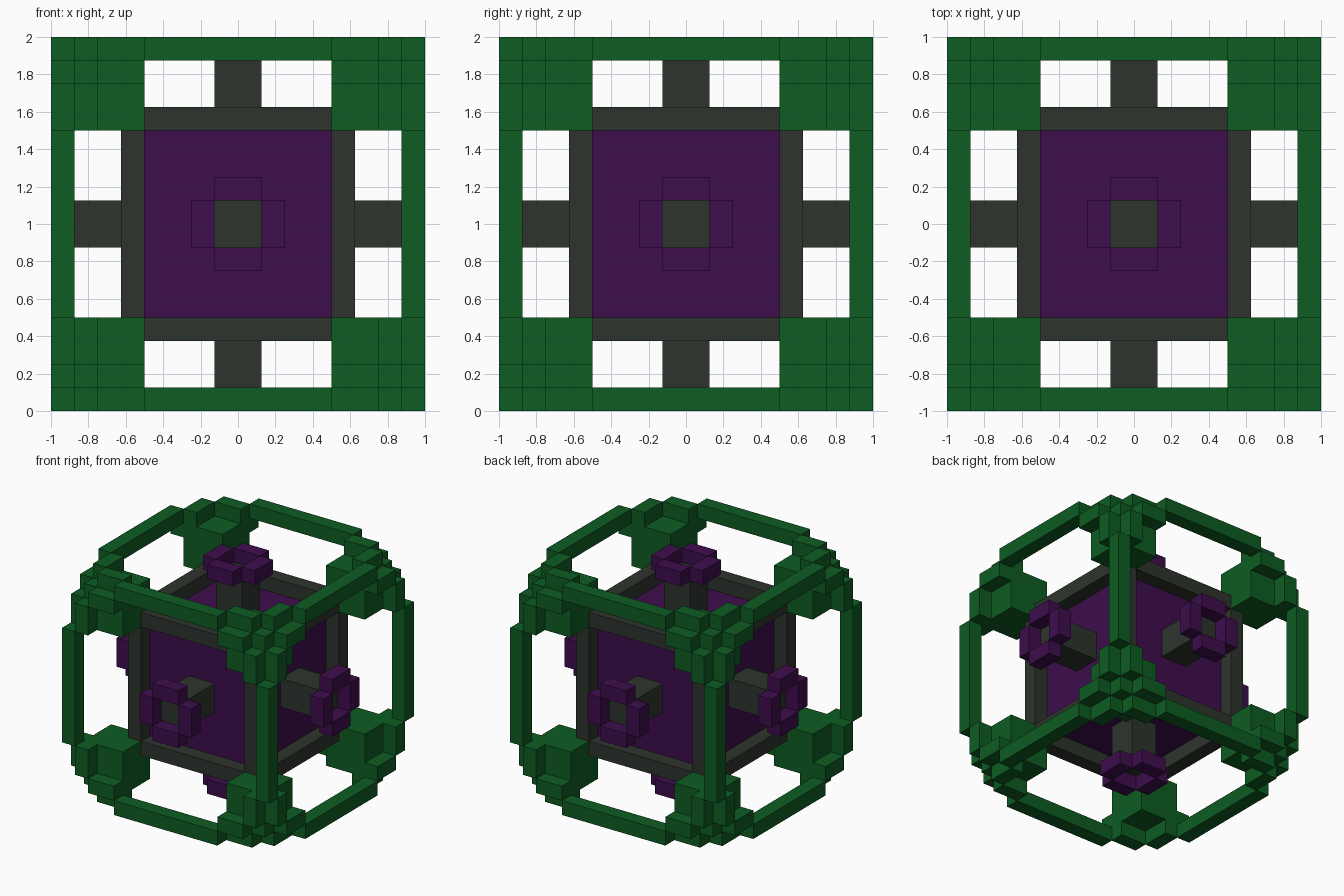
import bpy, bmesh
from itertools import product
from mathutils import Vector

cube = bpy.data.objects.get("Cube")
if cube:
    bpy.data.objects.remove(cube, do_unlink=True)

U = 0.125  # one block
CENTRE = Vector((0, 0, 1))
SIGNS = (-1, 1)


def material(name, rgb):
    m = bpy.data.materials.new(name)
    m.use_nodes = True
    colour = (*rgb, 1)
    m.diffuse_color = colour
    bsdf = next(n for n in m.node_tree.nodes if n.type == 'BSDF_PRINCIPLED')
    bsdf.inputs["Base Color"].default_value = colour
    bsdf.inputs["Roughness"].default_value = 0.9
    return m


green = material("forest_green", (0.004, 0.107, 0.016))
purple = material("deep_purple", (0.047, 0.004, 0.074))
grey = material("charcoal_grey", (0.027, 0.034, 0.026))


def add_blocks(name, boxes, mat):
    """One object from (low, high) corner pairs given in blocks."""
    bm = bmesh.new()
    for a, b in boxes:
        lo = Vector(map(min, a, b)) * U
        hi = Vector(map(max, a, b)) * U
        verts = bmesh.ops.create_cube(bm, size=1)["verts"]
        for v in verts:
            v.co = CENTRE + (lo + hi) / 2 + v.co * (hi - lo)
    mesh = bpy.data.meshes.new(name)
    bm.to_mesh(mesh)
    bm.free()
    mesh.materials.append(mat)
    obj = bpy.data.objects.new(name, mesh)
    bpy.context.scene.collection.objects.link(obj)
    return obj


def placed(axis, along, second, third):
    """Vector whose components start at the given axis."""
    v = [0, 0, 0]
    for i, value in enumerate((along, second, third)):
        v[(axis + i) % 3] = value
    return v


def edge_bars(inner, outer):
    """Twelve bars along the edges of a cube."""
    return [(placed(ax, -4, s * inner, t * inner), placed(ax, 4, s * outer, t * outer))
            for ax, s, t in product(range(3), SIGNS, SIGNS)]


# Core and its raised edge frame
add_blocks("core", [((-4, -4, -4), (4, 4, 4))], purple)
add_blocks("core_frame", edge_bars(4, 5), grey)

# Outer cage bars
add_blocks("cage_bars", edge_bars(7, 8), green)

# Stems on each face, each with an open four-piece ring at its tip
stems, rings = [], []
for ax, s in product(range(3), SIGNS):
    stems.append((placed(ax, s * 4, -1, -1), placed(ax, s * 7, 1, 1)))
    for t in SIGNS:
        rings.append((placed(ax, s * 7, t, -1), placed(ax, s * 8, t * 2, 1)))
        rings.append((placed(ax, s * 7, -1, t), placed(ax, s * 8, 1, t * 2)))
add_blocks("stems", stems, grey)
add_blocks("stem_rings", rings, purple)

# Corner blocks with stepped plates on their three outer sides
blocks, plates = [], []
for signs in product(SIGNS, repeat=3):
    def mirrored(v):
        return [a * b for a, b in zip(v, signs)]
    blocks.append((mirrored((4, 4, 4)), mirrored((7, 7, 7))))
    for ax in range(3):
        for lo, hi in (((7, 6, 4), (8, 7, 6)), ((7, 4, 6), (8, 6, 7))):
            plates.append((mirrored(placed(ax, *lo)), mirrored(placed(ax, *hi))))
add_blocks("corner_blocks", blocks, green)
add_blocks("corner_plates", plates, green)
